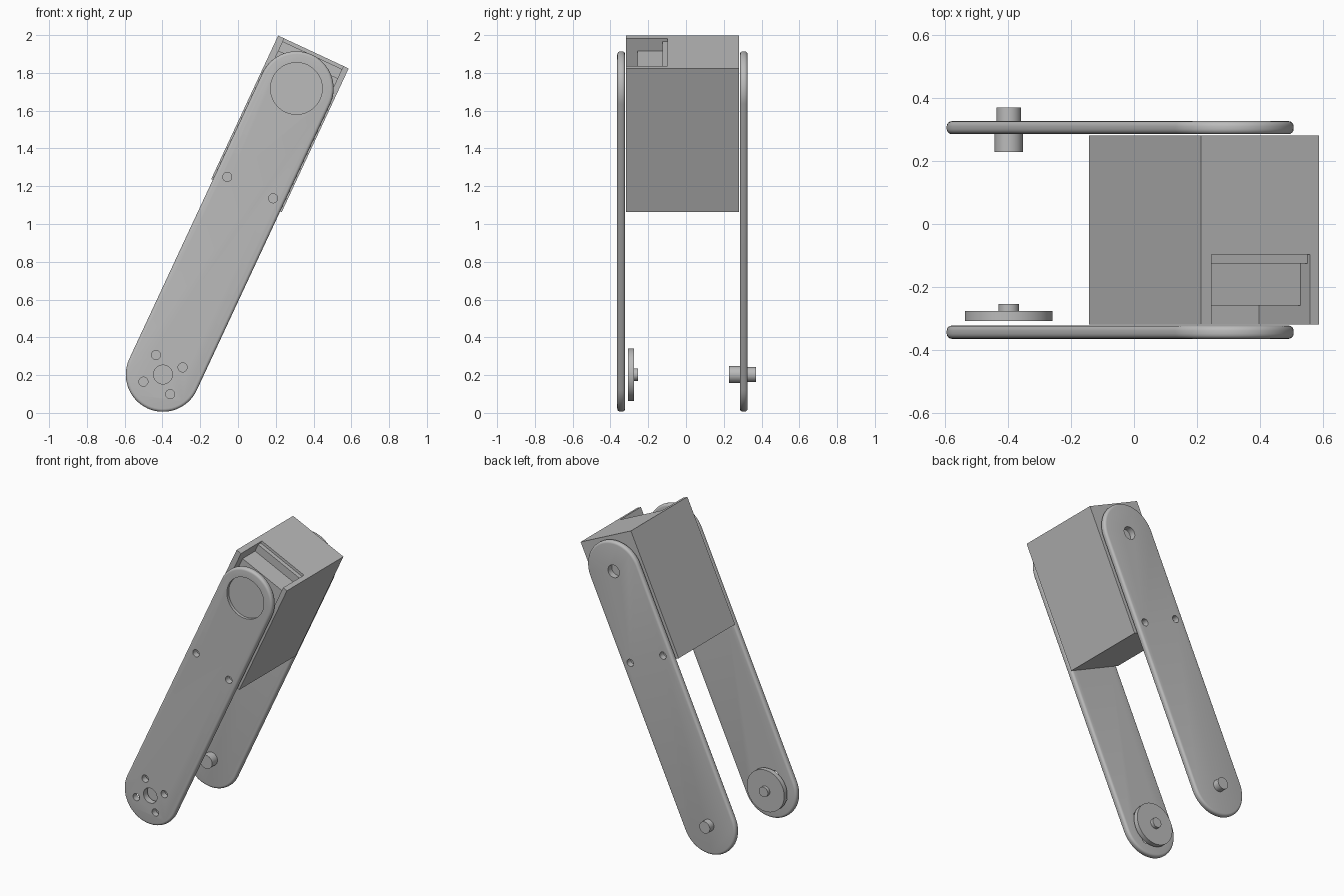
import bpy, bmesh
from math import sin, cos, pi, radians
from mathutils import Matrix, Vector

cube = bpy.data.objects.get("Cube")
if cube:
    bpy.data.objects.remove(cube, do_unlink=True)

# Parts are built upright around the lower pivot, then tilted into place
FRAME = Matrix.Translation((-0.397, 0, 0.203)) @ Matrix.Rotation(radians(25), 4, 'Y')
LENGTH = 1.671       # distance between the two pivots
RADIUS = 0.197       # plate end radius
BOLT_V, BOLT_U = 0.134, 1.092

grey = bpy.data.materials.new("plain grey")
grey.use_nodes = True
grey.diffuse_color = (0.5, 0.5, 0.5, 1)
grey.node_tree.nodes["Principled BSDF"].inputs["Base Color"].default_value = (0.5, 0.5, 0.5, 1)


def new_object(name, bm):
    bmesh.ops.recalc_face_normals(bm, faces=bm.faces)
    mesh = bpy.data.meshes.new(name)
    bm.to_mesh(mesh)
    bm.free()
    mesh.materials.append(grey)
    obj = bpy.data.objects.new(name, mesh)
    bpy.context.collection.objects.link(obj)
    return obj


def prism(name, points, sweep):
    bm = bmesh.new()
    face = bm.faces.new([bm.verts.new(p) for p in points])
    out = bmesh.ops.extrude_face_region(bm, geom=[face])
    moved = [v for v in out["geom"] if isinstance(v, bmesh.types.BMVert)]
    bmesh.ops.translate(bm, verts=moved, vec=Vector(sweep))
    return new_object(name, bm)


def rod(name, x, z, radius, y0, y1, sides=48):
    bm = bmesh.new()
    bmesh.ops.create_cone(
        bm, cap_ends=True, segments=sides, radius1=radius, radius2=radius, depth=y1 - y0,
        matrix=Matrix.Translation((x, (y0 + y1) / 2, z)) @ Matrix.Rotation(pi / 2, 4, 'X'))
    return new_object(name, bm)


def finish(obj, cutters=(), bevel=0):
    """Bake the bevel and cuts, then tilt the part and shade it."""
    if bevel:
        mod = obj.modifiers.new("rounded rim", 'BEVEL')
        mod.width, mod.segments, mod.angle_limit = bevel, 4, radians(50)
    for cutter in cutters:
        cutter.hide_render = True
        mod = obj.modifiers.new("cut", 'BOOLEAN')
        mod.operation, mod.solver, mod.object = 'DIFFERENCE', 'EXACT', cutter
    bpy.context.view_layer.update()
    baked = bpy.data.meshes.new_from_object(obj.evaluated_get(bpy.context.evaluated_depsgraph_get()))
    obj.modifiers.clear()
    obj.data = baked
    for cutter in cutters:
        bpy.data.objects.remove(cutter, do_unlink=True)
    obj.matrix_world = FRAME
    bpy.ops.object.select_all(action='DESELECT')
    obj.select_set(True)
    bpy.context.view_layer.objects.active = obj
    bpy.ops.object.shade_smooth_by_angle(angle=radians(35))


def plate(name, y0, y1, cutters):
    # Long bar with semicircular ends
    steps = 32
    outline = [(RADIUS * cos(a), y0, LENGTH + RADIUS * sin(a))
               for a in (pi * i / steps for i in range(steps + 1))]
    outline += [(-x, y0, LENGTH - z) for x, _, z in outline]
    bolts = [rod("bolt_cutter", s * BOLT_V, BOLT_U, 0.024, y0 - 0.05, y1 + 0.05, 24) for s in (-1, 1)]
    finish(prism(name, outline, (0, y1 - y0, 0)), bolts + cutters, bevel=0.016)


# Front plate: round recess at the top, horn screw pattern at the bottom
FRONT = (-0.364, -0.322)
horn = [rod("horn_cutter", x, z, 0.024, -0.45, -0.25, 24)
        for x in (-0.078, 0.078) for z in (-0.078, 0.078)]
horn.append(rod("centre_cutter", 0, 0, 0.05, -0.45, -0.25))
horn.append(rod("recess_cutter", 0, LENGTH, 0.137, -0.45, FRONT[0] + 0.02, 64))
plate("front_plate", *FRONT, horn)

# Back plate: small pivot hole at the top
BACK = (0.285, 0.326)
plate("back_plate", *BACK, [rod("pivot_cutter", 0, LENGTH, 0.042, 0.2, 0.4)])

# Motor housing with a stepped pocket open to the front and top
W, BOTTOM, TOP = 0.206, 1.045, 1.884
Y0, Y1 = -0.318, 0.281
housing = prism("housing", [(-W, Y0, BOTTOM), (W, Y0, BOTTOM), (W, Y0, TOP), (-W, Y0, TOP)],
                (0, Y1 - Y0, 0))
steps = [(-0.4, 2), (-0.4, 1.5), (-0.258, 1.5), (-0.258, 1.812), (-0.125, 1.812),
         (-0.125, TOP - 0.018), (-0.097, TOP - 0.018), (-0.097, 2)]
pocket = prism("pocket_cutter", [(-0.17, y, z) for y, z in steps], (0.345, 0, 0))
finish(housing, [pocket])

# Lower joint: drive disc with its hub in front, stepped pivot pin behind
finish(rod("drive_disc", 0, 0, 0.139, -0.308, -0.276, 64))
finish(rod("drive_hub", 0, 0, 0.033, -0.28, -0.254))
finish(rod("pivot_pin", 0, 0, 0.039, 0.28, 0.37))
finish(rod("pivot_collar", 0, 0, 0.045, 0.228, 0.288))
